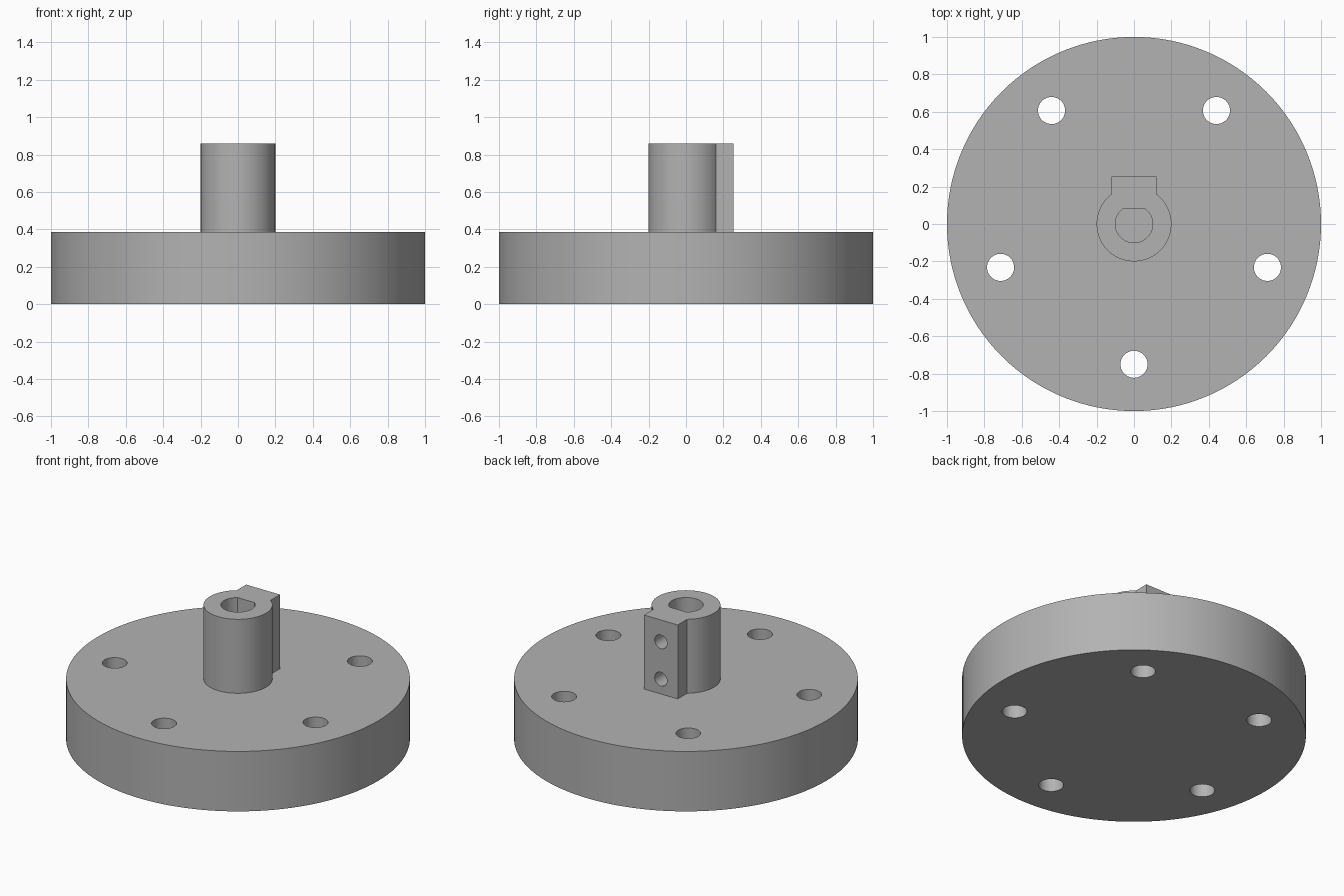
import bpy
import math

cube = bpy.data.objects.get("Cube")
if cube:
    bpy.data.objects.remove(cube, do_unlink=True)

DISC_TOP, HUB_TOP = 0.385, 0.86
BOLT_CIRCLE = 0.75

steel = bpy.data.materials.new("plain grey")
steel.use_nodes = True
GREY = (0.45, 0.45, 0.45, 1)
steel.diffuse_color = GREY
steel.node_tree.nodes["Principled BSDF"].inputs["Base Color"].default_value = GREY


def prism(name, outline, z0, z1):
    """Extrude a flat outline straight up from z0 to z1."""
    n = len(outline)
    verts = [(x, y, z) for z in (z0, z1) for x, y in outline]
    faces = [list(range(n))[::-1], list(range(n, 2 * n))]
    faces += [[i, (i + 1) % n, (i + 1) % n + n, i + n] for i in range(n)]
    mesh = bpy.data.meshes.new(name)
    mesh.from_pydata(verts, [], faces)
    mesh.materials.append(steel)
    obj = bpy.data.objects.new(name, mesh)
    bpy.context.collection.objects.link(obj)
    return obj


def arc(radius, start, end, count, cx=0, cy=0):
    step = (end - start) / count
    return [(cx + radius * math.cos(start + i * step),
             cy + radius * math.sin(start + i * step)) for i in range(count + 1)]


def circle(radius, count, cx=0, cy=0):
    return arc(radius, 0, math.tau, count, cx, cy)[:-1]


def combine(target, tool, operation):
    mod = target.modifiers.new(operation.title(), "BOOLEAN")
    mod.operation = operation
    mod.solver = "EXACT"
    mod.object = tool
    bpy.context.view_layer.objects.active = target
    bpy.ops.object.modifier_apply(modifier=mod.name)
    bpy.data.objects.remove(tool, do_unlink=True)


# Round base disc
body = prism("flanged_hub", circle(1, 128), 0, DISC_TOP)

# Hub outline: round boss with a rectangular clamp block at the back
half, radius = 0.12, 0.2
corner = math.acos(half / radius)
hub_outline = arc(radius, math.pi - corner, math.tau + corner, 72)
hub_outline += [(half, 0.255), (-half, 0.255)]
combine(body, prism("hub", hub_outline, DISC_TOP - 0.1, HUB_TOP), "UNION")

# D-shaped shaft bore, flat side towards the clamp block
flat = math.asin(0.8)
bore = arc(0.1, math.pi - flat, math.tau + flat, 48)
combine(body, prism("bore_cutter", bore, DISC_TOP, 1), "DIFFERENCE")

# Five bolt holes through the disc
for i in range(5):
    a = math.radians(72 * i - 90)
    hole = circle(0.0725, 40, BOLT_CIRCLE * math.cos(a), BOLT_CIRCLE * math.sin(a))
    combine(body, prism("bolt_cutter", hole, -0.1, 0.6), "DIFFERENCE")

# Two set screw holes from the back of the block into the bore
for z in (0.48, 0.72):
    cutter = prism("screw_cutter", circle(0.044, 32), 0, 0.35)
    cutter.rotation_euler.x = -math.pi / 2
    cutter.location.z = z
    bpy.context.view_layer.update()
    combine(body, cutter, "DIFFERENCE")

bpy.ops.object.select_all(action="DESELECT")
body.select_set(True)
bpy.context.view_layer.objects.active = body
bpy.ops.object.shade_smooth_by_angle(angle=math.radians(30))
